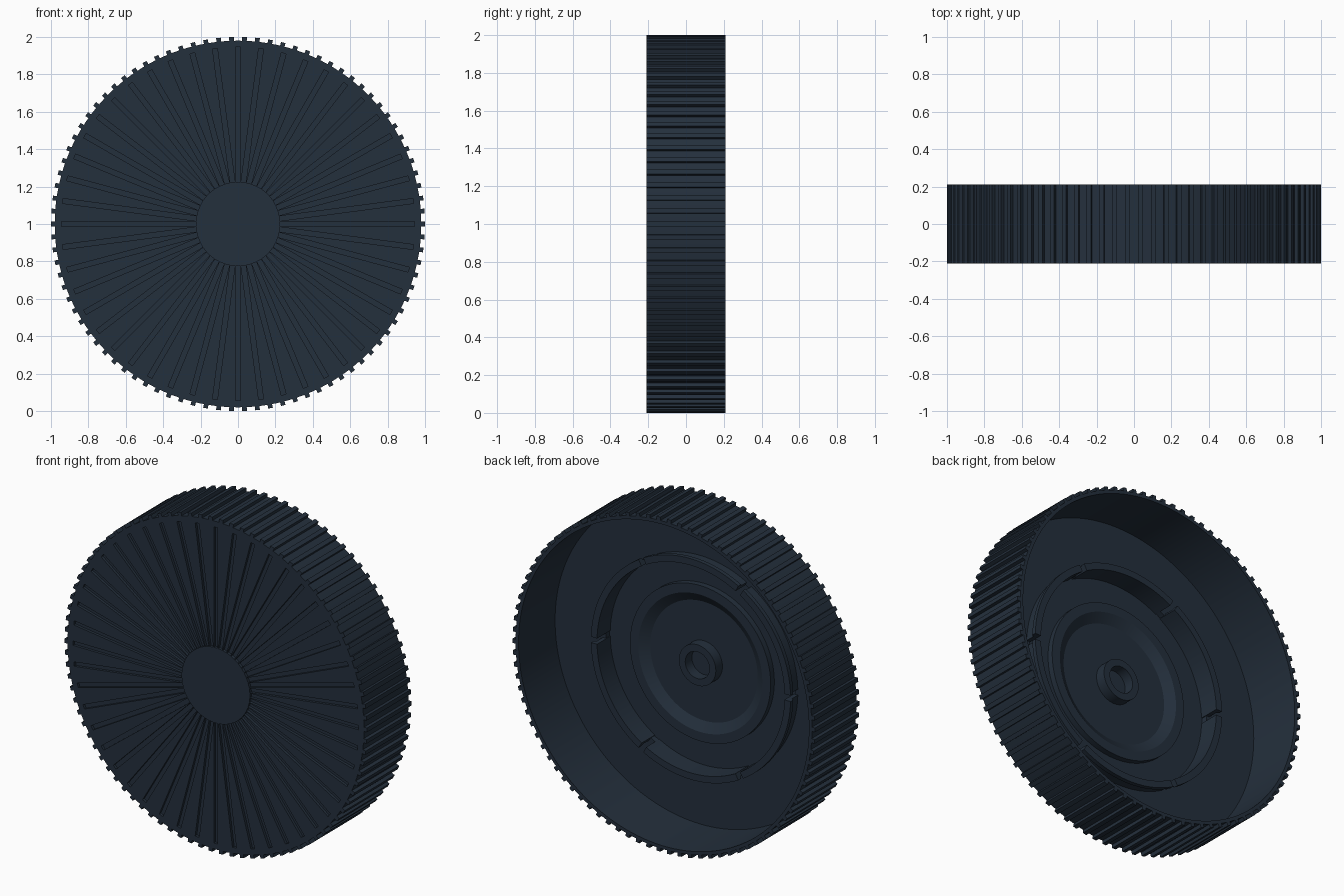
import bpy, bmesh, math
from mathutils import Matrix, Vector

if "Cube" in bpy.data.objects:
    bpy.data.objects.remove(bpy.data.objects["Cube"], do_unlink=True)

slate = bpy.data.materials.new("dark_slate_blue")
slate.use_nodes = True
COLOR = (0.0175, 0.029, 0.046, 1)
slate.diffuse_color = COLOR
slate.node_tree.nodes["Principled BSDF"].inputs["Base Color"].default_value = COLOR

BACK, FRONT = 0.21, -0.21
FLOOR, RECESS = -0.135, -0.17
CENTRE = Vector((0, 0, 1))


def make_object(name, bm):
    bmesh.ops.recalc_face_normals(bm, faces=bm.faces)
    mesh = bpy.data.meshes.new(name)
    bm.to_mesh(mesh)
    bm.free()
    mesh.materials.append(slate)
    ob = bpy.data.objects.new(name, mesh)
    bpy.context.collection.objects.link(ob)
    return ob


def smooth(ob):
    ob.data.shade_smooth()
    ob.data.set_sharp_from_angle(angle=math.radians(25))


def lathe(bm, profile, start, sweep, steps):
    """Sweep a closed (radius, y) outline around the wheel axis."""
    full = sweep >= math.tau - 1e-6
    rings = []
    for i in range(steps if full else steps + 1):
        a = start + sweep * i / steps
        rings.append([bm.verts.new((r * math.cos(a), y, 1 + r * math.sin(a)))
                      for r, y in profile])
    n = len(profile)
    for i in range(steps):
        a, b = rings[i], rings[(i + 1) % len(rings)]
        for j in range(n):
            k = (j + 1) % n
            if profile[j][0] > 0 or profile[k][0] > 0:
                bm.faces.new((a[j], a[k], b[k], b[j]))
    if not full:
        bm.faces.new(rings[0])
        bm.faces.new(rings[-1])
    bmesh.ops.remove_doubles(bm, verts=bm.verts, dist=1e-5)


def radial_boxes(name, count, r0, r1, width, y0, y1):
    """Ring of identical boxes pointing out from the axis."""
    bm = bmesh.new()
    size = Matrix.Diagonal((r1 - r0, y1 - y0, width, 1))
    shift = Matrix.Translation(((r0 + r1) / 2, (y0 + y1) / 2, 0))
    for i in range(count):
        turn = Matrix.Rotation(math.tau * i / count, 4, 'Y')
        bmesh.ops.create_cube(bm, size=1,
                              matrix=Matrix.Translation(CENTRE) @ turn @ shift @ size)
    return make_object(name, bm)


# Cap body: front plate, skirt, stepped inner floor and centre boss
bm = bmesh.new()
lathe(bm, [(0, FRONT), (0.98, FRONT), (0.98, BACK), (0.96, BACK),
           (0.96, FLOOR), (0.625, FLOOR), (0.625, RECESS),
           (0.465, RECESS), (0.465, FLOOR), (0.41, FLOOR), (0.355, RECESS),
           (0.122, RECESS), (0.122, -0.107), (0.08, -0.107),
           (0.08, RECESS), (0, RECESS)], 0, math.tau, 180)
body = make_object("cap_body", bm)

# Radial grooves cut in the front plate
cutter = radial_boxes("groove_cutter", 48, 0.225, 0.945, 0.026, FRONT - 0.05, FRONT + 0.016)
cutter.hide_render = True
cut = body.modifiers.new("grooves", 'BOOLEAN')
cut.operation = 'DIFFERENCE'
cut.solver = 'EXACT'
cut.object = cutter
bpy.context.view_layer.objects.active = body
bpy.ops.object.modifier_apply(modifier=cut.name)
bpy.data.objects.remove(cutter, do_unlink=True)
smooth(body)

# Grip teeth around the skirt
radial_boxes("grip_teeth", 90, 0.97, 1.0, 0.025, FRONT, BACK)

# Inner locating ring, split by six slots
bm = bmesh.new()
gap = 0.035 / 0.64
for i in range(6):
    lathe(bm, [(0.62, RECESS - 0.01), (0.645, RECESS - 0.01), (0.645, -0.08),
               (0.66, -0.07), (0.66, -0.045), (0.62, -0.045)],
          math.tau * i / 6 + gap / 2, math.tau / 6 - gap, 28)
smooth(make_object("slotted_inner_ring", bm))
